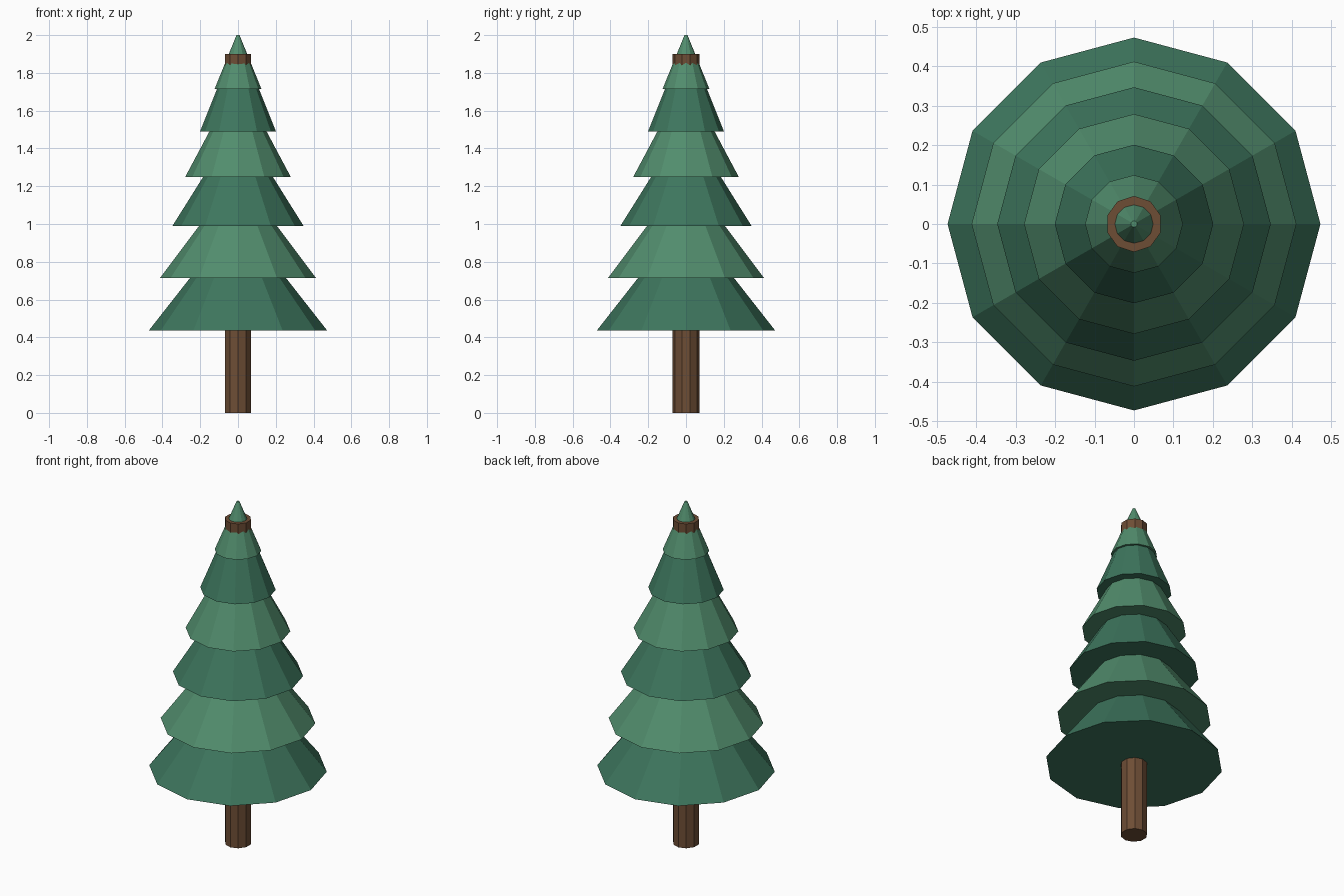
import bpy

if "Cube" in bpy.data.objects:
    bpy.data.objects.remove(bpy.data.objects["Cube"])


def material(name, color):
    m = bpy.data.materials.new(name)
    m.diffuse_color = (*color, 1)
    m.use_nodes = True
    m.node_tree.nodes["Principled BSDF"].inputs["Base Color"].default_value = m.diffuse_color
    return m


def frustum(name, sides, r_bottom, r_top, z_bottom, z_top, mat):
    bpy.ops.mesh.primitive_cone_add(
        vertices=sides, radius1=r_bottom, radius2=r_top, depth=z_top - z_bottom,
        location=(0, 0, (z_bottom + z_top) / 2))
    ob = bpy.context.object
    ob.name = name
    ob.data.materials.append(mat)
    return ob


bark = material("bark", (0.155, 0.075, 0.036))
dark = material("dark_needles", (0.047, 0.18, 0.11))
light = material("light_needles", (0.083, 0.266, 0.153))

# Trunk runs up through the whole tree and shows as a ring near the tip
frustum("trunk", 10, 0.071, 0.071, 0, 1.9, bark)

# Branch tiers: bottom radius, top radius, bottom z, top z
tiers = [
    (0.473, 0.175, 0.435, 0.815),
    (0.412, 0.142, 0.715, 1.075),
    (0.347, 0.131, 0.990, 1.335),
    (0.279, 0.106, 1.250, 1.575),
    (0.201, 0.077, 1.490, 1.800),
    (0.124, 0.008, 1.715, 2.000),
]
for i, (r0, r1, z0, z1) in enumerate(tiers):
    frustum(f"branch_tier_{i + 1}", 12, r0, r1, z0, z1, light if i % 2 else dark)
